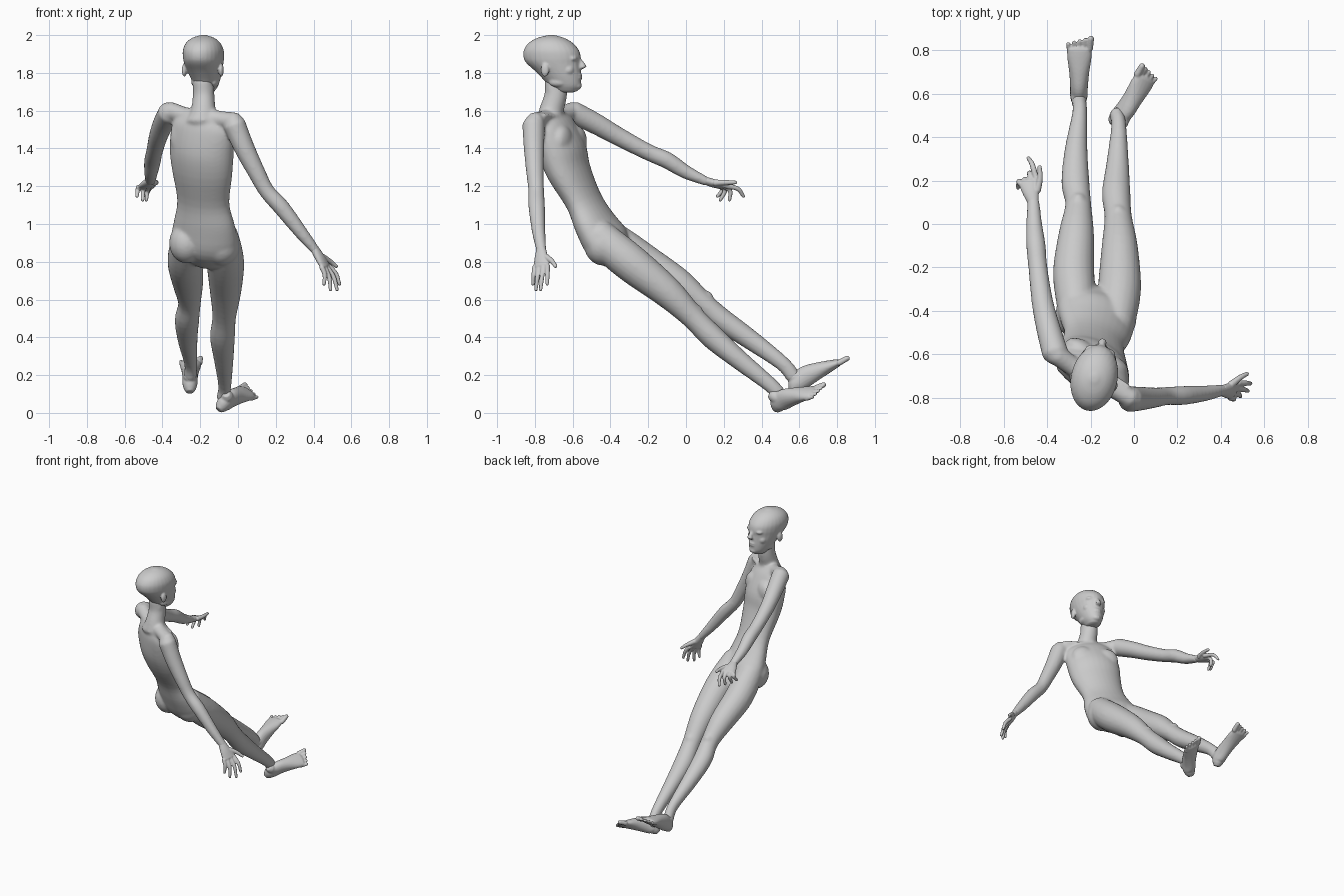
import bpy, bmesh, math
from mathutils import Vector, Matrix

cube = bpy.data.objects.get("Cube")
if cube:
    bpy.data.objects.remove(cube, do_unlink=True)

skin = bpy.data.materials.new("plain_grey")
skin.use_nodes = True
skin.diffuse_color = (0.6, 0.6, 0.6, 1)
skin.node_tree.nodes["Principled BSDF"].inputs["Base Color"].default_value = skin.diffuse_color


def spline(points, steps=4):
    """Catmull-Rom samples through tuples of any length."""
    ps = [Vector(p) for p in points]
    ps = [ps[0] * 2 - ps[1]] + ps + [ps[-1] * 2 - ps[-2]]
    out = []
    for a, b, c, d in zip(ps, ps[1:], ps[2:], ps[3:]):
        for i in range(steps):
            t = i / steps
            out.append((b * 2 + (c - a) * t + (a * 2 - b * 5 + c * 4 - d) * t * t
                        + (b * 3 - a - c * 3 + d) * t ** 3) / 2)
    return out + [ps[-2]]


def loft(bm, points, side=(1, 0, 0), sides=20, cap=0.6, level=False):
    """Sweep an ellipse along (x, y, z, half width[, half depth]) points."""
    rows = spline([p if len(p) == 5 else (*p, p[3]) for p in points])
    pos = [Vector(r[:3]) for r in rows]
    rings = []
    for i, r in enumerate(rows):
        t = (pos[min(i + 1, len(pos) - 1)] - pos[max(i - 1, 0)]).normalized()
        if level:
            t = Vector((0, 0, 1))
        a = Vector(side)
        a = (a - t * a.dot(t)).normalized()
        b = t.cross(a)

        def ring(centre, scale):
            verts = []
            for k in range(sides):
                q = math.tau * k / sides
                verts.append(bm.verts.new(centre + (a * r[3] * math.cos(q) + b * r[4] * math.sin(q)) * scale))
            rings.append(verts)
        if i == 0:
            ring(pos[i] - t * r[4] * cap, 0.6)
        ring(pos[i], 1)
        if i == len(rows) - 1:
            ring(pos[i] + t * r[4] * cap, 0.6)
    faces = [bm.faces.new(rings[0]), bm.faces.new(rings[-1][::-1])]
    for lo, hi in zip(rings, rings[1:]):
        for k in range(sides):
            n = (k + 1) % sides
            faces.append(bm.faces.new((lo[k], lo[n], hi[n], hi[k])))
    bmesh.ops.recalc_face_normals(bm, faces=faces)


def blob(bm, centre, size, frame=Matrix()):
    m = frame @ Matrix.Translation(centre) @ Matrix.Diagonal((*size, 1))
    bmesh.ops.create_uvsphere(bm, u_segments=20, v_segments=12, radius=1, matrix=m)


def finish(name, bm, voxel, smooth):
    """Fuse the overlapping pieces into one skin and shade it smooth."""
    mesh = bpy.data.meshes.new(name)
    bm.to_mesh(mesh)
    bm.free()
    mesh.materials.append(skin)
    ob = bpy.data.objects.new(name, mesh)
    bpy.context.collection.objects.link(ob)
    bpy.ops.object.select_all(action='DESELECT')
    bpy.context.view_layer.objects.active = ob
    ob.select_set(True)
    fuse = ob.modifiers.new("fuse", 'REMESH')
    fuse.mode = 'VOXEL'
    fuse.voxel_size = voxel
    soft = ob.modifiers.new("soften", 'SMOOTH')
    soft.iterations = smooth
    bpy.ops.object.modifier_apply(modifier="fuse")
    bpy.ops.object.modifier_apply(modifier="soften")
    bpy.ops.object.shade_smooth()


# Torso, turned at the chest
body = bmesh.new()
turn = Vector((0.88, -0.44, 0))
loft(body, [(-.185, -.712, 1.565, .125, .065), (-.188, -.695, 1.51, .172, .09),
            (-.192, -.655, 1.39, .18, .113), (-.19, -.62, 1.28, .17, .103),
            (-.184, -.54, 1.12, .147, .085), (-.177, -.48, 1.0, .172, .097),
            (-.175, -.415, .9, .185, .11), (-.175, -.35, .83, .14, .08)], turn, 28)
# Shoulder yoke, neck and its cords
loft(body, [(-.36, -.6, 1.6, .048), (-.27, -.665, 1.572, .045), (-.185, -.715, 1.565, .055),
            (-.1, -.755, 1.555, .045), (-.01, -.805, 1.542, .048)], (0, 0, 1))
loft(body, [(-.185, -.72, 1.54, .095, .075), (-.183, -.712, 1.6, .067, .065),
            (-.182, -.69, 1.68, .058, .06), (-.185, -.69, 1.76, .056, .06)])
for s in (-1, 1):
    top = Vector((-.185, -.7, 1.72)) + turn * s * .045
    low = Vector((-.16, -.66, 1.57)) + turn * s * .015
    end = Vector((-.165, -.68, 1.575)) + turn * s * .16
    loft(body, [(*top, .014), (*low, .011)])
    loft(body, [(*low, .011), (*end, .012)], (0, 0, 1))
    # Chest muscle, shoulder blade
    yaw = Matrix.Translation((-.19, -.65, 1.4)) @ Matrix.Rotation(math.radians(-27), 4, 'Z')
    blob(body, (s * .08, .04, .04), (.08, .045, .08), yaw)
    blob(body, (s * .085, -.072, .06), (.065, .035, .1), yaw)

# Legs with kneecaps and buttocks
legs = [[(-.262, -.43, .96, .08), (-.27, -.33, .88, .093), (-.278, -.21, .792, .095),
         (-.265, -.04, .685, .081), (-.257, .09, .58, .06), (-.27, .19, .493, .065, .061),
         (-.267, .34, .388, .053), (-.25, .51, .262, .035, .04), (-.253, .57, .19, .034, .04)],
        [(-.088, -.47, .95, .085), (-.076, -.38, .865, .098), (-.066, -.27, .775, .099),
         (-.066, -.1, .64, .083), (-.073, .035, .508, .063), (-.082, .14, .402, .066, .064),
         (-.076, .27, .29, .053), (-.07, .45, .145, .035, .04), (-.08, .505, .08, .034, .04)]]
for leg in legs:
    loft(body, leg)
    blob(body, Vector(leg[4][:3]) + Vector((0, .02, .022)), (.037, .036, .045))
blob(body, (-.088, -.44, .89), (.1, .1, .11))
blob(body, (-.273, -.425, .9), (.092, .098, .108))

# Arms
loft(body, [(-.02, -.807, 1.53, .06), (.03, -.805, 1.41, .055), (.095, -.8, 1.28, .047),
            (.152, -.793, 1.175, .042), (.23, -.79, 1.088, .044), (.33, -.78, .96, .036),
            (.415, -.765, .855, .027, .023)], (.5, .8, 0))
loft(body, [(-.362, -.6, 1.592, .061), (-.395, -.48, 1.532, .056), (-.422, -.36, 1.464, .05),
            (-.443, -.2, 1.38, .044), (-.452, -.1, 1.337, .045), (-.46, 0, 1.275, .037),
            (-.464, .11, 1.225, .028, .024)])
finish("body", body, .008, 12)


# Hands: palm, four jointed fingers and a thumb
def hand(name, wrist, palm, across, tips, thumb, bend):
    bm = bmesh.new()
    wrist, palm, bend = Vector(wrist), Vector(palm), Vector(bend)
    across = Vector(across).normalized()
    mid = wrist.lerp(palm, .5)
    loft(bm, [(*wrist, .026, .021), (*mid, .038, .022), (*palm, .046, .017)], across)
    for k, tip in enumerate(tips):
        root = palm + across * (k - 1.5) * .026
        joint = root.lerp(Vector(tip), .5) + bend
        loft(bm, [(*root, .014), (*joint, .0125), (*tip, .009)], across, 10)
    root = mid + across * .03
    joint = root.lerp(Vector(thumb), .5) + across * .008
    loft(bm, [(*root, .018), (*joint, .0135), (*thumb, .01)], (0, 0, 1), 10)
    finish(name, bm, .004, 3)


hand("left_hand", (.405, -.767, .87), (.462, -.767, .775), (.45, .85, .1),
     [(.455, -.81, .68), (.49, -.795, .65), (.525, -.77, .65), (.538, -.735, .68)],
     (.522, -.69, .775), (.01, 0, .005))
hand("right_hand", (-.464, .1, 1.23), (-.488, .195, 1.2), (1, .2, .1),
     [(-.535, .165, 1.145), (-.505, .18, 1.125), (-.485, .23, 1.125), (-.488, .305, 1.145)],
     (-.435, .265, 1.22), (0, .02, .012))


# Feet: sole, instep and five toes, the side axis pointing at the big toe
def foot(name, heel, toe, side):
    bm = bmesh.new()
    heel, toe = Vector(heel), Vector(toe)
    f = (toe - heel).normalized()
    length = (toe - heel).length
    s = Vector(side)
    s = (s - f * s.dot(f)).normalized()
    u = s.cross(f)
    if u.z < 0:
        u = -u
    shape = [(.07, .033, .036), (.15, .04, .05), (.3, .041, .056), (.5, .046, .045),
             (.7, .056, .03), (.82, .055, .02)]
    loft(bm, [(*(heel + f * length * t + u * h), w, h) for t, w, h in shape], s)
    # Ankle running into the instep
    path = [(.045, .105, .031), (.065, .08, .036), (.115, .058, .037)]
    loft(bm, [(*(heel + f * along + u * up), r) for along, up, r in path], s)
    for k in range(5):
        size = .017 if k == 4 else .0115
        root = heel + f * length * (.74 + .02 * k) + s * (k - 2) * .023 + u * .018
        tip = heel + f * length * (.89 + .022 * k) + s * (k - 2) * .026 + u * .013
        loft(bm, [(*root, size), (*tip, size * .85)], s, 10)
    finish(name, bm, .005, 4)


foot("right_foot", (-.255, .572, .085), (-.25, .872, .285), (1, 0, 0))
foot("left_foot", (-.112, .487, -.005), (.08, .725, .115), (-.6, .6, .65))

# Head: stacked outline (height, back, front, half width) in a turned frame
head = bmesh.new()
outline = [(1.702, .02, .135, .04), (1.73, -.015, .156, .06), (1.77, -.05, .158, .077),
           (1.81, -.09, .156, .09), (1.85, -.135, .154, .101), (1.88, -.152, .156, .106),
           (1.92, -.151, .145, .106), (1.958, -.125, .112, .09), (1.984, -.08, .068, .06),
           (1.998, -.028, .022, .022)]
loft(head, [(0, (b + f) / 2, z, w, (f - b) / 2) for z, b, f, w in outline], sides=28, cap=.1, level=True)
# Nose, lips and chin
loft(head, [(0, .145, 1.872, .013), (0, .162, 1.846, .016), (0, .17, 1.829, .021, .02)], sides=12, cap=.3)
for z in (1.774, 1.788):
    blob(head, (0, .151, z), (.028, .013, .009))
blob(head, (0, .136, 1.732), (.032, .026, .022))
for s in (-1, 1):
    # Brow, eye, cheek, jaw and ear on each side
    blob(head, (s * .038, .122, 1.876), (.034, .026, .016))
    blob(head, (s * .036, .122, 1.85), (.018, .018, .012))
    blob(head, (s * .05, .1, 1.815), (.03, .032, .03))
    blob(head, (s * .05, .045, 1.75), (.024, .05, .025))
    blob(head, (s * .1, -.015, 1.815), (.013, .023, .036))
head.transform(Matrix.Translation((-.183, -.71, 0)) @ Matrix.Rotation(math.radians(-13), 4, 'Z'))
finish("head", head, .006, 4)
